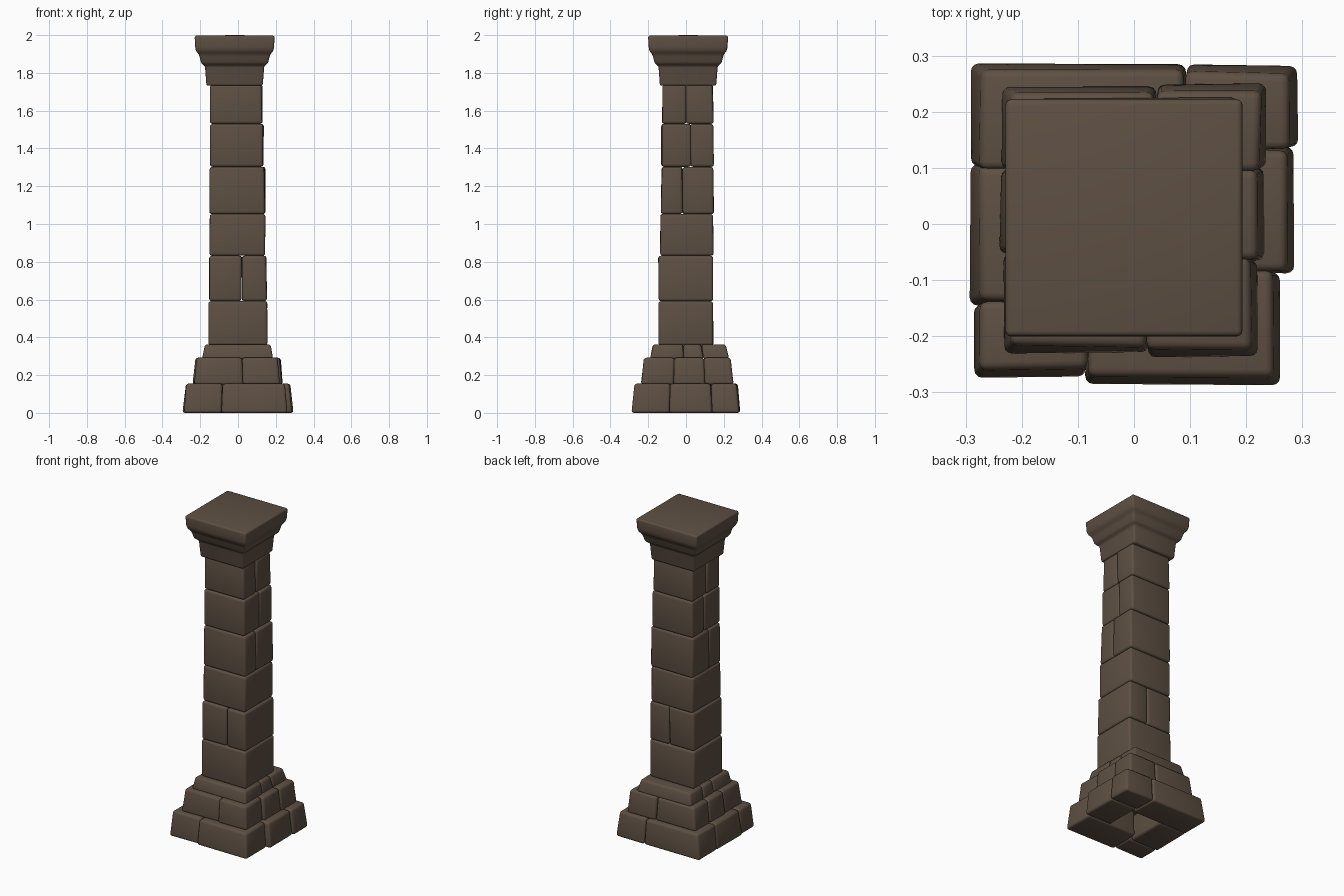
import bpy, bmesh, math, random
from mathutils import Vector

if "Cube" in bpy.data.objects:
    bpy.data.objects.remove(bpy.data.objects["Cube"])

random.seed(4)
stone = bpy.data.materials.new("brown_stone")
stone.diffuse_color = (0.112, 0.080, 0.057, 1)
stone.use_nodes = True
stone.node_tree.nodes["Principled BSDF"].inputs["Base Color"].default_value = stone.diffuse_color


def finish(bm, name, bevel, segs=3):
    bmesh.ops.recalc_face_normals(bm, faces=bm.faces)
    edges = [e for e in bm.edges if e.calc_face_angle(0) > math.radians(14)]
    bmesh.ops.bevel(bm, geom=edges, offset=bevel, segments=segs, profile=0.5,
                    affect='EDGES', clamp_overlap=True)
    me = bpy.data.meshes.new(name)
    bm.to_mesh(me)
    bm.free()
    me.materials.append(stone)
    ob = bpy.data.objects.new(name, me)
    bpy.context.collection.objects.link(ob)


def block(name, x0, x1, y0, y1, z0, z1, taper=1.0, bevel=0.014, jitter=0.003):
    """Rounded, slightly uneven stone; its top is pulled in towards the axis."""
    bm = bmesh.new()
    bmesh.ops.create_cube(bm, size=1)
    for v in bm.verts:
        top = v.co.z > 0
        t = taper if top else 1.0
        x = (x1 if v.co.x > 0 else x0) * t
        y = (y1 if v.co.y > 0 else y0) * t
        x += random.uniform(-jitter, jitter)
        y += random.uniform(-jitter, jitter)
        v.co = Vector((x, y, z1 if top else z0))
    finish(bm, name, bevel)


# Bottom course: ring of six stones around a hollow core
for n, s in {
    "back_left": (-.29, .095, .105, .288), "back_right": (.095, .292, .14, .285),
    "right": (.10, .287, -.088, .14), "front_right": (-.085, .262, -.287, -.088),
    "front_left": (-.288, -.085, -.273, -.145), "left": (-.292, -.10, -.145, .105),
}.items():
    block("base_stone_" + n, *s, 0, .155, taper=.945)

# Second course
for n, s in {
    "back_left": (-.235, .04, .10, .248), "back_right": (.04, .238, .10, .25),
    "right": (.05, .23, -.066, .10), "front_right": (.025, .22, -.237, -.066),
    "front_left": (-.235, .025, -.23, -.05), "left": (-.24, -.05, -.05, .10),
}.items():
    block("step_stone_" + n, *s, .15, .292, taper=.945)

# Third, low course
for n, s in {
    "front": (-.19, .188, -.19, -.015), "right": (0, .185, -.015, .09),
    "left": (-.19, 0, -.015, .09), "back": (-.19, .185, .09, .228),
}.items():
    block("collar_stone_" + n, *s, .286, .362, taper=.91, bevel=.012)

# Shaft blocks: x0, x1, y0, y1, z0, z1, split axis, split position
shaft = [
    (-.157, .155, -.146, .146, .358, .592, None, 0),
    (-.154, .152, -.144, .143, .592, .832, 'x', .02),
    (-.150, .144, -.138, .146, .832, 1.053, None, 0),
    (-.150, .142, -.131, .147, 1.053, 1.303, 'y', -.02),
    (-.147, .133, -.130, .147, 1.303, 1.530, 'y', .025),
    (-.147, .127, -.127, .144, 1.530, 1.738, 'y', 0),
]
for i, (x0, x1, y0, y1, z0, z1, axis, p) in enumerate(shaft, 1):
    n = f"shaft_block_{i}"
    if axis == 'x':
        block(n + "_left", x0, p, y0, y1, z0, z1, .99)
        block(n + "_right", p, x1, y0 - .003, y1, z0, z1, .99)
    elif axis == 'y':
        block(n + "_front", x0, x1, y0, p, z0, z1, .99)
        block(n + "_back", x0, x1 + .003, p, y1, z0, z1, .99)
    else:
        block(n, x0, x1, y0, y1, z0, z1, .99)

# Capital: square rings stacked along a moulded profile (height, half width)
cx, cy = -.018, .011
profile = [(1.732, .149), (1.838, .157), (1.848, .176), (1.896, .188),
           (1.912, .201), (1.925, .208), (1.997, .212)]
bm = bmesh.new()
rings = []
for z, h in profile:
    rings.append([bm.verts.new((cx + sx * h, cy + sy * h, z))
                  for sx, sy in ((-1, -1), (1, -1), (1, 1), (-1, 1))])
for a, b in zip(rings, rings[1:]):
    for k in range(4):
        j = (k + 1) % 4
        bm.faces.new((a[k], a[j], b[j], b[k]))
bm.faces.new(rings[0][::-1])
crown = bm.verts.new((cx, cy, 2.0))          # faintly domed top
for k in range(4):
    bm.faces.new((rings[-1][k], rings[-1][(k + 1) % 4], crown))
finish(bm, "capital", .011)

# Soft shading on everything
for ob in bpy.context.scene.objects:
    ob.select_set(True)
    bpy.context.view_layer.objects.active = ob
bpy.ops.object.shade_smooth_by_angle(angle=math.radians(40))
